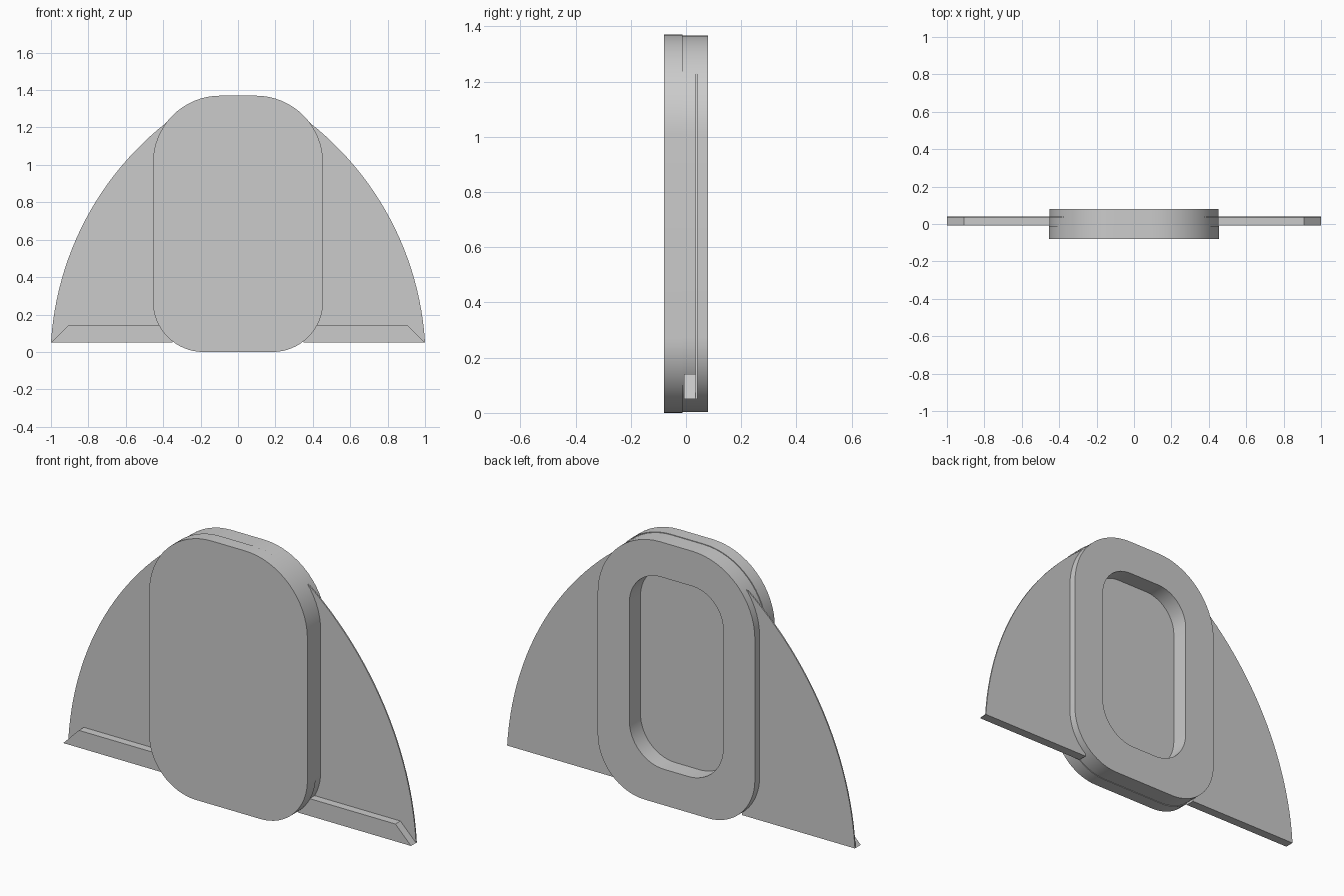
import bpy, bmesh, math

cube = bpy.data.objects.get("Cube")
if cube:
    bpy.data.objects.remove(cube, do_unlink=True)

grey = bpy.data.materials.new("plain grey")
grey.use_nodes = True
colour = (0.6, 0.6, 0.6, 1)
grey.diffuse_color = colour
grey.node_tree.nodes["Principled BSDF"].inputs["Base Color"].default_value = colour


def rounded_outline(half, low, high, r_low, r_high, steps=16):
    """Rounded rectangle with separate lower and upper corner radii."""
    corners = [(half - r_high, high - r_high, r_high, 0),
               (r_high - half, high - r_high, r_high, 90),
               (r_low - half, low + r_low, r_low, 180),
               (half - r_low, low + r_low, r_low, 270)]
    points = []
    for cx, cz, r, start in corners:
        for i in range(steps + 1):
            a = math.radians(start + 90 * i / steps)
            points.append((cx + r * math.cos(a), cz + r * math.sin(a)))
    return points


def prism(name, outline, y0, y1, hole=None):
    """Extrude an x-z outline along y, with an optional matching hole."""
    bm = bmesh.new()

    def loop(points, y):
        return [bm.verts.new((x, y, z)) for x, z in points]

    def bridge(a, b):
        for i in range(len(a)):
            j = (i + 1) % len(a)
            bm.faces.new((a[i], a[j], b[j], b[i]))

    front, back = loop(outline, y0), loop(outline, y1)
    bridge(front, back)
    if hole:
        hole_front, hole_back = loop(hole, y0), loop(hole, y1)
        bridge(hole_front, hole_back)
        bridge(front, hole_front)
        bridge(back, hole_back)
    else:
        bm.faces.new(front)
        bm.faces.new(back)
    bmesh.ops.recalc_face_normals(bm, faces=bm.faces[:])
    mesh = bpy.data.meshes.new(name)
    bm.to_mesh(mesh)
    bm.free()
    mesh.materials.append(grey)
    obj = bpy.data.objects.new(name, mesh)
    bpy.context.collection.objects.link(obj)
    bpy.ops.object.select_all(action="DESELECT")
    obj.select_set(True)
    bpy.context.view_layer.objects.active = obj
    bpy.ops.object.shade_smooth_by_angle(angle=math.radians(30))
    return obj


# Solid front plate and the open frame behind it
prism("front_plate", rounded_outline(0.455, 0, 1.37, 0.27, 0.36), -0.08, -0.012)
prism("back_frame", rounded_outline(0.452, 0.003, 1.367, 0.27, 0.36), -0.012, 0.08,
      rounded_outline(0.27, 0.19, 1.185, 0.2, 0.18))

# Thin curved wings, each with a mitred bottom rail
inner, base = 0.35, 0.05
cx, cz, radius = -0.62, -0.05, 1.623
a0 = math.asin((base - cz) / radius)
a1 = math.acos((inner + 0.03 - cx) / radius)
arc = []
for i in range(25):
    a = a0 + (a1 - a0) * i / 24
    arc.append((cx + radius * math.cos(a), cz + radius * math.sin(a)))
wing = [(inner, base)] + arc + [(inner, arc[-1][1] - 0.01)]
rail = [(inner, base), (1, base), (0.91, 0.14), (inner, 0.14)]
for side, sign in (("left", 1), ("right", -1)):
    prism(side + "_wing", [(sign * x, z) for x, z in wing], 0.034, 0.041)
    prism(side + "_rail", [(sign * x, z) for x, z in rail], -0.007, 0.036)
